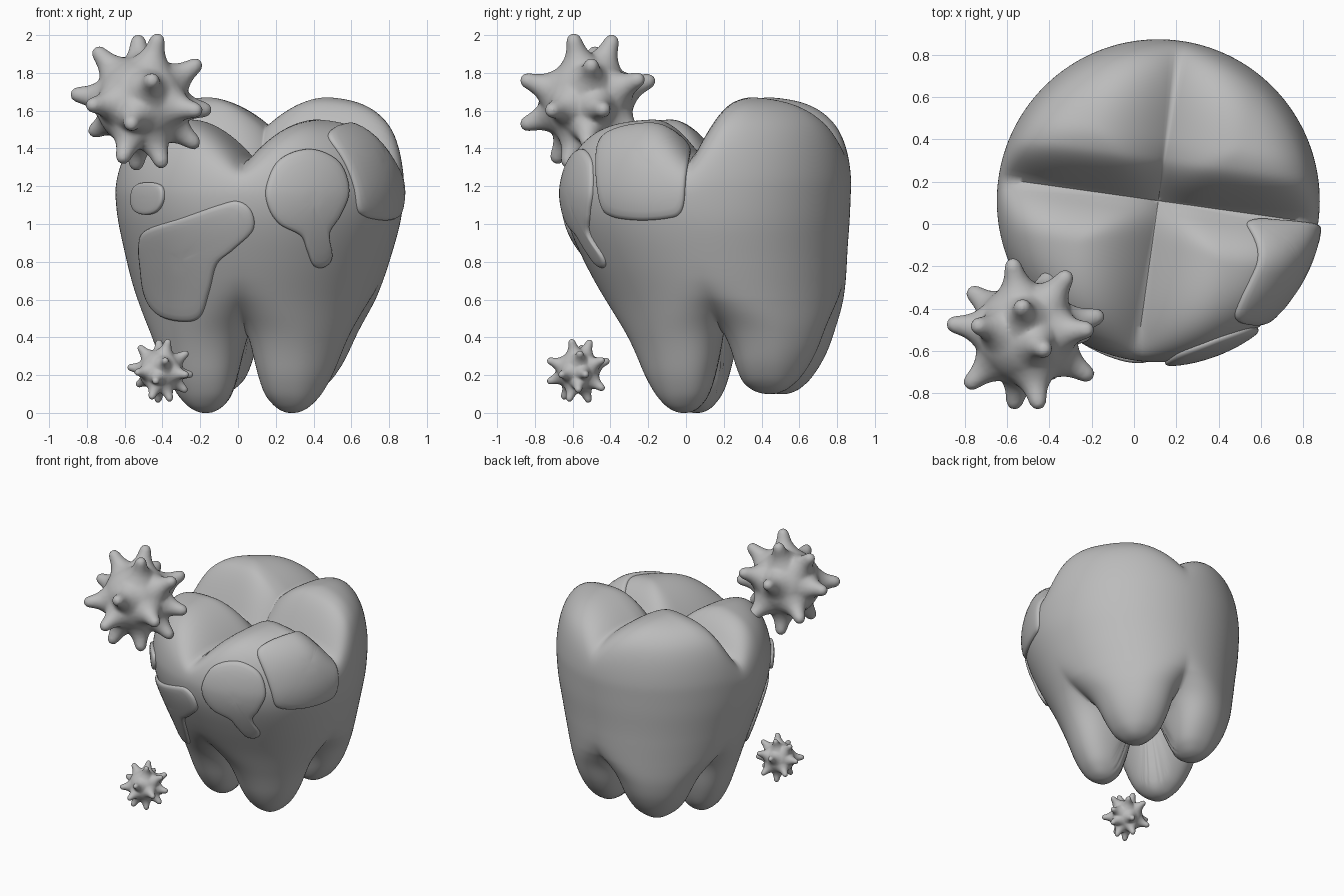
import bpy, bmesh, math
from mathutils import Vector, Matrix
from mathutils.bvhtree import BVHTree

if "Cube" in bpy.data.objects:
    bpy.data.objects.remove(bpy.data.objects["Cube"])

grey = bpy.data.materials.new("plain grey")
grey.diffuse_color = (0.5, 0.5, 0.5, 1)
grey.use_nodes = True
grey.node_tree.nodes["Principled BSDF"].inputs["Base Color"].default_value = grey.diffuse_color


def finish(bm, name, angle=50):
    bmesh.ops.recalc_face_normals(bm, faces=bm.faces)
    me = bpy.data.meshes.new(name)
    bm.to_mesh(me)
    for p in me.polygons:
        p.use_smooth = True
    me.set_sharp_from_angle(angle=math.radians(angle))
    me.materials.append(grey)
    ob = bpy.data.objects.new(name, me)
    bpy.context.collection.objects.link(ob)
    return ob


def curve_table(t, x):
    # smooth curve through a small table of (height, value)
    if x <= t[0][0]:
        return t[0][1]
    n = len(t)

    def slope(i):
        a, b = t[max(0, i - 1)], t[min(n - 1, i + 1)]
        return (b[1] - a[1]) / (b[0] - a[0])
    for i in range(n - 1):
        (x0, y0), (x1, y1) = t[i], t[i + 1]
        if x <= x1:
            h = x1 - x0
            s = (x - x0) / h
            return ((1 + 2 * s) * (1 - s) ** 2 * y0 + s * (1 - s) ** 2 * h * slope(i)
                    + s * s * (3 - 2 * s) * y1 + s * s * (s - 1) * h * slope(i + 1))
    return t[-1][1]


def smooth(a, b, x):
    t = min(1, max(0, (x - a) / (b - a)))
    return t * t * (3 - 2 * t)


# --- tooth: a solid rule (outer radius, four roots, four cusps) probed from its middle
OUTER = [(0, .44), (.2, .53), (.4, .59), (.6, .64), (.8, .695), (1.0, .745), (1.12, .762),
         (1.25, .766), (1.4, .766)]
ROOT_MID = [(0, .23), (.1, .24), (.2, .255), (.4, .28), (.6, .30), (.8, .30)]
ROOT_RAD = [(0, .03), (.02, .074), (.05, .110), (.1, .152), (.2, .200), (.4, .272),
            (.5, .33), (.6, .42), (.7, .56), (.8, .8), (1.0, 2)]


def inside(x, y, z):
    if z <= 0:
        return False
    a, b, rho = abs(x), abs(y), math.hypot(x, y)
    if z > 1.0:
        e = rho / .766
        if e >= 1:
            return False
        ga = max(0, 1 - a / .36) ** 2 * (.22 - .06 * smooth(0, .3, y))
        gb = max(0, 1 - b / (.25 if y < 0 else .31)) ** 2 * .21
        top = 1.13 + .43 * math.sqrt(1 - e ** 6) - math.hypot(ga, gb) * (1 - e ** 10)
        if z > top:
            return False
    m = curve_table(ROOT_MID, z)
    c = (abs(a - m) ** 2.5 + abs(b - m) ** 2.5) ** .4 / curve_table(ROOT_RAD, z)
    if c > 1:
        return False
    o = rho / curve_table(OUTER, z)
    return o < 1 and c ** 10 + o ** 10 < 1


bm = bmesh.new()
bmesh.ops.create_uvsphere(bm, u_segments=184, v_segments=140, radius=1)
for v in bm.verts:
    d = v.co.normalized()
    lo, hi = 0.0, 1.3
    for _ in range(15):
        t = (lo + hi) / 2
        if inside(d.x * t, d.y * t, .8 + d.z * t):
            lo = t
        else:
            hi = t
    v.co = Vector((0, 0, .8)) + d * lo
for _ in range(2):
    bmesh.ops.smooth_vert(bm, verts=bm.verts, factor=.5,
                          use_axis_x=True, use_axis_y=True, use_axis_z=True)
# lean the roots back, twist, raise the rear cusps and rear roots
twist = Matrix.Rotation(math.radians(-8), 3, 'Z')
for v in bm.verts:
    p = v.co.copy()
    z = p.z
    if z > .95:
        z += .12 * smooth(-.06, .2, p.y) * smooth(.95, 1.42, z)
    elif z < .6:
        z += .1 * smooth(-.18, .22, p.y) * (1 - z / .6)
    p = twist @ p
    low = 1 - smooth(.25, 1.15, v.co.z)
    v.co = Vector((p.x + .115 - .025 * low, p.y + .11 + .14 * low, z))
base = min(v.co.z for v in bm.verts)
for v in bm.verts:
    v.co.z -= base * (1 - smooth(0, .6, v.co.z))
bm.normal_update()
tree = BVHTree.FromBMesh(bm)
finish(bm, "tooth", 60)
bm.free()


# --- decay patches: smooth outlines laid on the tooth surface
def closed_curve(pts, n=6):
    out = []
    k = len(pts)
    for i in range(k):
        p0, p1, p2, p3 = (Vector(pts[(i + j - 1) % k]) for j in range(4))
        for s in range(n):
            t = s / n
            out.append(.5 * (2 * p1 + (p2 - p0) * t + (2 * p0 - 5 * p1 + 4 * p2 - p3) * t * t
                             + (3 * p1 - p0 - 3 * p2 + p3) * t ** 3))
    return out


def patch(name, pts, centre, u, w, d):
    u, w, d, c = Vector(u), Vector(w), Vector(d), Vector(centre)
    line = closed_curve(pts)

    def lay(q, h):
        o = u * q.x + w * q.y - d * 3
        loc, nor, _, _ = tree.ray_cast(o, d)
        if loc is None:
            loc, nor, _, _ = tree.find_nearest(u * q.x + w * q.y - d * .9)
        if nor.dot(d) > 0:
            nor = -nor
        return loc + nor * h

    bm = bmesh.new()
    rings = []
    for s, h in ((1, -.015), (1, .004), (.985, .012), (.95, .018), (.88, .021),
                 (.75, .022), (.6, .022), (.45, .022), (.3, .022), (.15, .022)):
        rings.append([bm.verts.new(lay(c + (q - c) * s, h)) for q in line])
    n = len(line)
    tip = bm.verts.new(sum((v.co for v in rings[-1]), Vector()) / n)
    for r0, r1 in zip(rings, rings[1:]):
        for i in range(n):
            bm.faces.new((r0[i], r0[(i + 1) % n], r1[(i + 1) % n], r1[i]))
    for i in range(n):
        bm.faces.new((rings[-1][i], rings[-1][(i + 1) % n], tip))
    finish(bm, name)
    bm.free()


X, Y, Z = (1, 0, 0), (0, 1, 0), (0, 0, 1)
patch("large_front_patch",
      [(-.52, .9), (-.48, .97), (-.3, 1.03), (-.1, 1.1), (0, 1.12), (.07, 1.07), (.08, .97),
       (-.02, .87), (-.11, .79), (-.15, .65), (-.2, .51), (-.3, .485), (-.42, .52),
       (-.49, .62), (-.515, .78)], (-.3, .82), X, Z, Y)
patch("drip_patch",
      [(.15, 1.2), (.22, 1.34), (.38, 1.395), (.53, 1.33), (.585, 1.18), (.54, 1.05), (.48, .95),
       (.495, .83), (.46, .775), (.4, .78), (.365, .86), (.33, .94), (.22, 1.0), (.16, 1.09)],
      (.4, 1.12), X, Z, Y)
patch("small_patch",
      [(-.56, 1.13), (-.54, 1.2), (-.47, 1.22), (-.4, 1.2), (-.39, 1.13), (-.42, 1.07),
       (-.48, 1.05), (-.54, 1.07)], (-.475, 1.135), X, Z, Y)
patch("rim_patch",
      [(-.455, .52), (-.39, .43), (-.25, .357), (-.1, .325), (-.02, .345), (.0, .48), (.02, .7),
       (.01, .8), (-.05, .84), (-.2, .875), (-.36, .9), (-.45, .87), (-.475, .72)],
      (-.22, .62), Y, (-.6, 0, .8), (-.8, 0, -.6))

# --- germs: ball with flared, round-tipped spikes, fused into one skin
CENTRE = Vector((-.51, -.52, 1.645))
TIPS = [(-.53, -.38, 2.0), (-.42, -.6, 2.0), (-.75, -.48, 1.92), (-.45, -.87, 1.77),
        (-.57, -.87, 1.52), (-.76, -.74, 1.63), (-.21, -.72, 1.6), (-.89, -.47, 1.69),
        (-.14, -.43, 1.6), (-.3, -.22, 1.78), (-.21, -.5, 1.85), (-.58, -.16, 1.77),
        (-.78, -.31, 1.48), (-.39, -.64, 1.28), (-.62, -.7, 1.32), (-.4, -.25, 1.45),
        (-.54, -.4, 1.3), (-.22, -.52, 1.42)]
SPIKE = [(.02, .15), (.125, .205), (.092, .235), (.07, .262), (.055, .292),
         (.046, .325), (.040, .352), (.027, .374)]


def germ(name, centre, size):
    bm = bmesh.new()
    bmesh.ops.create_icosphere(bm, subdivisions=4, radius=.243)
    n = 16
    for tip in TIPS:
        q = (Vector(tip) - CENTRE).to_track_quat('Z', 'Y')
        rings = [[bm.verts.new(q @ Vector((r * math.cos(math.tau * i / n),
                                           r * math.sin(math.tau * i / n), h)))
                  for i in range(n)] for r, h in SPIKE]
        end = bm.verts.new(q @ Vector((0, 0, .386)))
        bm.faces.new(rings[0][::-1])
        for r0, r1 in zip(rings, rings[1:]):
            for i in range(n):
                bm.faces.new((r0[i], r0[(i + 1) % n], r1[(i + 1) % n], r1[i]))
        for i in range(n):
            bm.faces.new((rings[-1][i], rings[-1][(i + 1) % n], end))
    bmesh.ops.scale(bm, vec=(size,) * 3, verts=bm.verts)
    bmesh.ops.translate(bm, vec=centre, verts=bm.verts)
    ob = finish(bm, name, 180)
    bm.free()
    fuse = ob.modifiers.new("fuse", 'REMESH')
    fuse.mode = 'VOXEL'
    fuse.voxel_size = .011 * size
    fuse.use_smooth_shade = True
    soft = ob.modifiers.new("soften", 'SMOOTH')
    soft.factor = .5
    soft.iterations = 6


germ("large_germ", CENTRE, 1)
germ("small_germ", Vector((-.41, -.57, .222)), .465)
